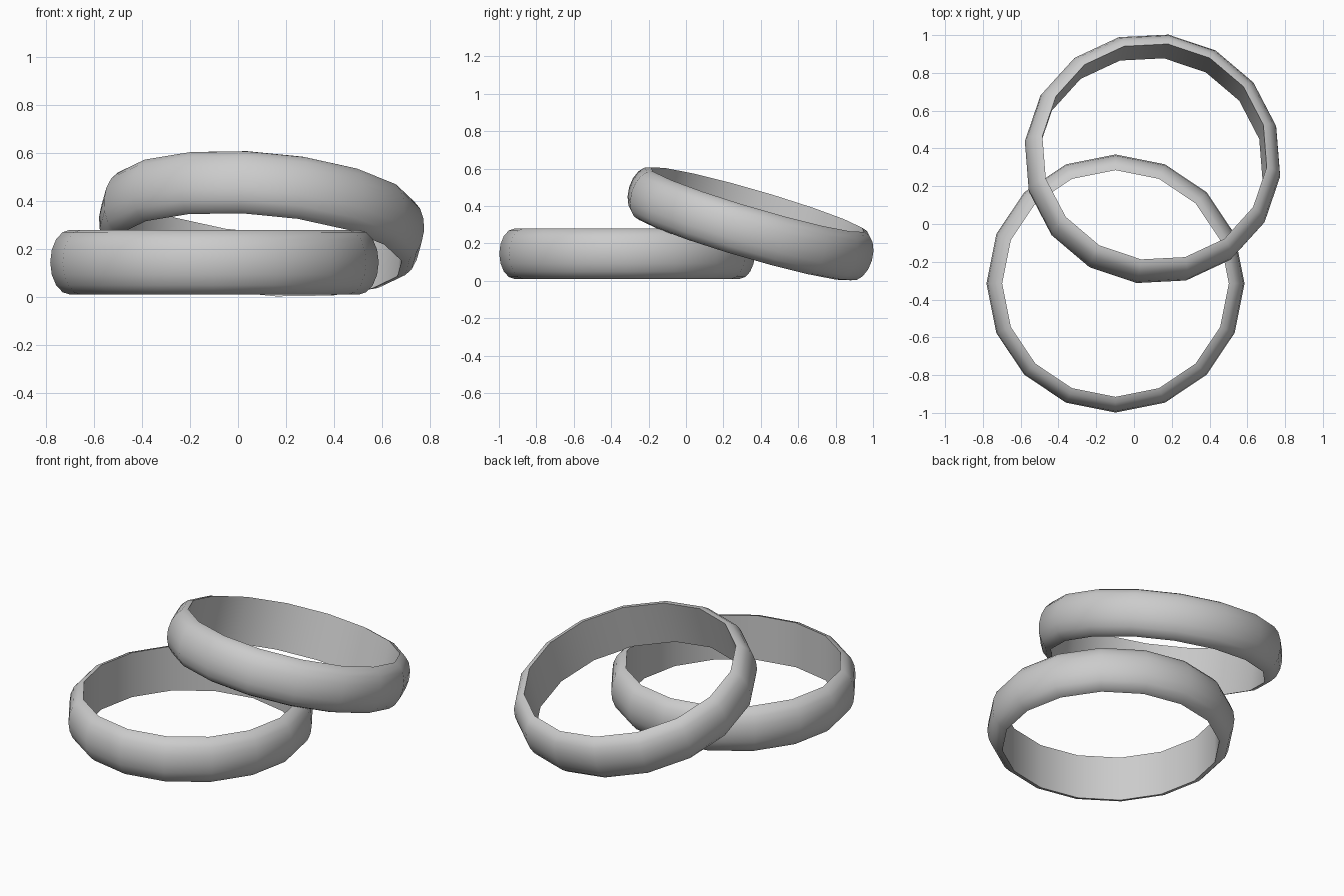
import bpy, bmesh
from math import sin, cos, pi, radians
from mathutils import Vector, Matrix

if "Cube" in bpy.data.objects:
    bpy.data.objects.remove(bpy.data.objects["Cube"])

SIDES = 16
INNER, BULGE, HALF = 0.6, 0.083, 0.135   # inner radius, outward bulge, half height
STEPS = 8

# D-shaped band section: domed outside, flat inside
profile = [(INNER + BULGE * cos(a), HALF * sin(a))
           for a in (-pi / 2 + pi * i / STEPS for i in range(STEPS + 1))]


def ring(name, centre, axis, phase):
    """Sweep the band section around a 16-sided circle and tilt it."""
    bm = bmesh.new()
    rows = []
    for s in range(SIDES):
        t = phase + 2 * pi * s / SIDES
        rows.append([bm.verts.new((r * cos(t), r * sin(t), z)) for r, z in profile])
    n = len(profile)
    for s in range(SIDES):
        a, b = rows[s], rows[(s + 1) % SIDES]
        for i in range(n):
            j = (i + 1) % n
            bm.faces.new((a[i], b[i], b[j], a[j]))
    bmesh.ops.recalc_face_normals(bm, faces=bm.faces)
    tilt = Vector((0, 0, 1)).rotation_difference(Vector(axis).normalized())
    bm.transform(Matrix.Translation(centre) @ tilt.to_matrix().to_4x4())
    mesh = bpy.data.meshes.new(name)
    bm.to_mesh(mesh)
    bm.free()
    obj = bpy.data.objects.new(name, mesh)
    bpy.context.collection.objects.link(obj)
    bpy.ops.object.select_all(action='DESELECT')
    obj.select_set(True)
    bpy.context.view_layer.objects.active = obj
    bpy.ops.object.shade_smooth_by_angle(angle=radians(40))
    return obj


# Ring lying flat, and the second ring leaning on it
ring("flat_ring", (-0.098, -0.315, 0.145), (0, 0, 1), 0)
ring("leaning_ring", (0.098, 0.345, 0.305), (0.08, 0.28, 0.957), radians(-7.5))
